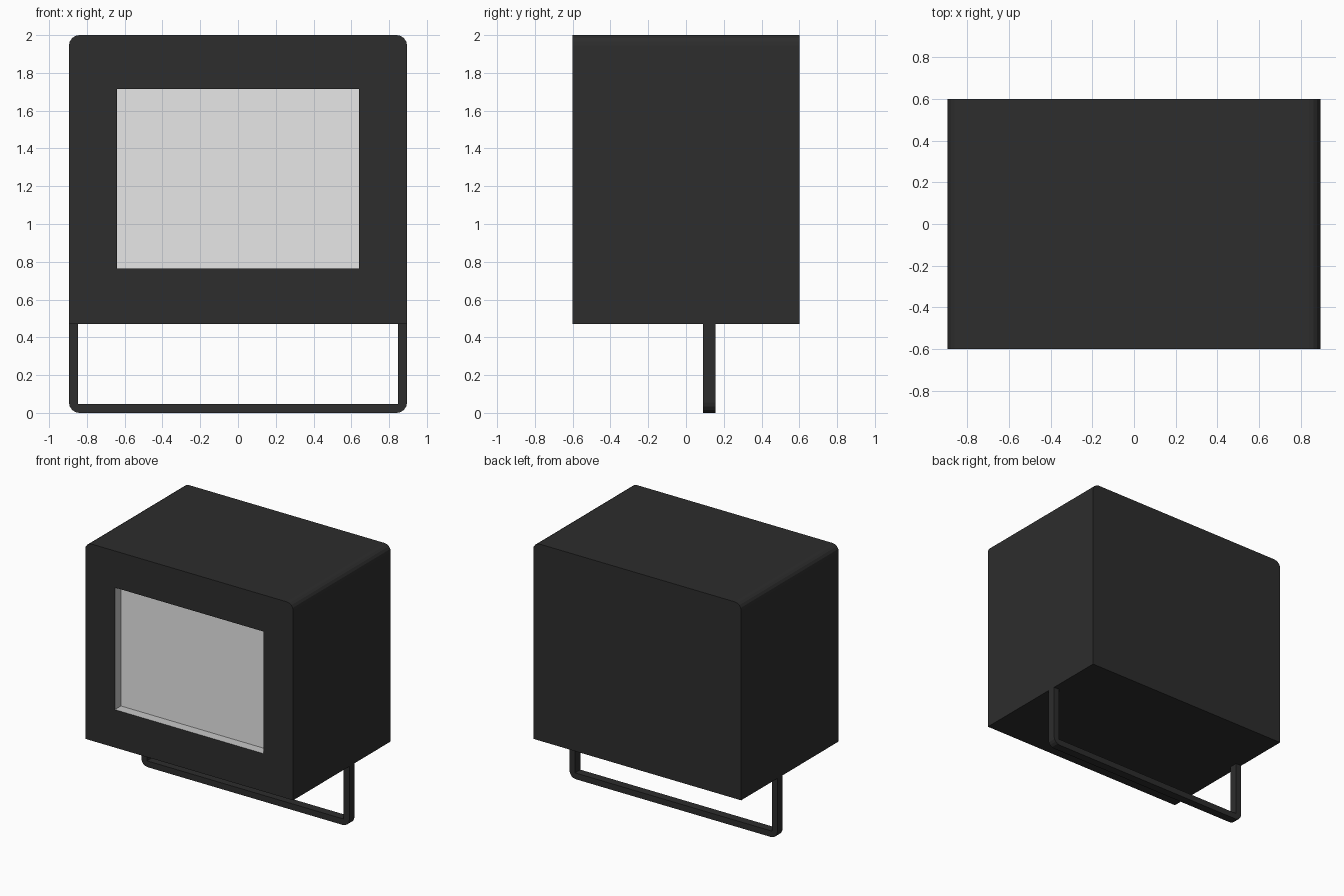
import bpy, bmesh, math

cube = bpy.data.objects.get("Cube")
if cube:
    bpy.data.objects.remove(cube, do_unlink=True)


def material(name, rgb, alpha=1.0):
    m = bpy.data.materials.new(name)
    m.use_nodes = True
    m.diffuse_color = (*rgb, alpha)
    bsdf = m.node_tree.nodes["Principled BSDF"]
    bsdf.inputs["Base Color"].default_value = (*rgb, 1)
    bsdf.inputs["Alpha"].default_value = alpha
    return m


def finish(name, bm, mat):
    bmesh.ops.recalc_face_normals(bm, faces=bm.faces[:])
    mesh = bpy.data.meshes.new(name)
    bm.to_mesh(mesh)
    bm.free()
    mesh.materials.append(mat)
    obj = bpy.data.objects.new(name, mesh)
    bpy.context.collection.objects.link(obj)
    return obj


def rect(bm, half_x, y, z0, z1):
    return [bm.verts.new((x, y, z)) for x, z in
            ((-half_x, z0), (half_x, z0), (half_x, z1), (-half_x, z1))]


def bridge(bm, a, b):
    for i in range(len(a)):
        j = (i + 1) % len(a)
        bm.faces.new((a[i], a[j], b[j], b[i]))


def corner(cx, cz, radius, start, steps=4):
    return [(cx + radius * math.cos(a), cz + radius * math.sin(a))
            for a in (start + math.pi / 2 * i / steps for i in range(steps + 1))]


black = material("black metal", (0.026, 0.026, 0.026))
silver = material("silver reflector", (0.58, 0.58, 0.58))
glass = material("clear glass", (0.8, 0.8, 0.8), 0.2)

W, D, BASE, TOP, R = 0.895, 0.6, 0.47, 2.0, 0.055
OPEN = (0.64, 0.765, 1.715)

# Housing: rounded-top outline extruded back, with a window in the front
bm = bmesh.new()
outline = ([(-W, BASE), (W, BASE)] + corner(W - R, TOP - R, R, 0)
           + corner(R - W, TOP - R, R, math.pi / 2))
front = [bm.verts.new((x, -D, z)) for x, z in outline]
back = [bm.verts.new((x, D, z)) for x, z in outline]
bridge(bm, front, back)
bm.faces.new(back)
window = rect(bm, OPEN[0], -D, *OPEN[1:])
loops = [bm.edges.get((ring[i], ring[i - 1])) or bm.edges.new((ring[i], ring[i - 1]))
         for ring in (front, window) for i in range(len(ring))]
bmesh.ops.triangle_fill(bm, edges=loops, use_beauty=True, normal=(0, -1, 0))
finish("housing", bm, black)

# Reflector: short straight rim, then walls tapering to a flat back
bm = bmesh.new()
rim = rect(bm, OPEN[0], -D, *OPEN[1:])
step = rect(bm, OPEN[0], -D + 0.075, *OPEN[1:])
rear = rect(bm, 0.43, -D + 0.18, 0.945, 1.525)
bridge(bm, rim, step)
bridge(bm, step, rear)
bm.faces.new(rear)
reflector = finish("reflector", bm, silver)
# Open shell: make the faces look out of the front
if reflector.data.polygons[-1].normal.y > 0:
    reflector.data.flip_normals()

# Glass pane set at the end of the straight rim
bm = bmesh.new()
bm.faces.new(rect(bm, OPEN[0], -D + 0.075, *OPEN[1:]))
pane = finish("glass_pane", bm, glass)
if pane.data.polygons[0].normal.y > 0:
    pane.data.flip_normals()

# Mounting bracket: U-shaped flat bar with rounded lower corners
bm = bmesh.new()
T = 0.048
profile = ([(-W, BASE)] + corner(R - W, R, R, math.pi)
           + corner(W - R, R, R, 1.5 * math.pi)
           + [(W, BASE), (W - T, BASE), (W - T, T), (T - W, T), (T - W, BASE)])
near = [bm.verts.new((x, 0.09, z)) for x, z in profile]
far = [bm.verts.new((x, 0.155, z)) for x, z in profile]
bridge(bm, near, far)
bm.faces.new(near)
bm.faces.new(far)
finish("mounting_bracket", bm, black)
